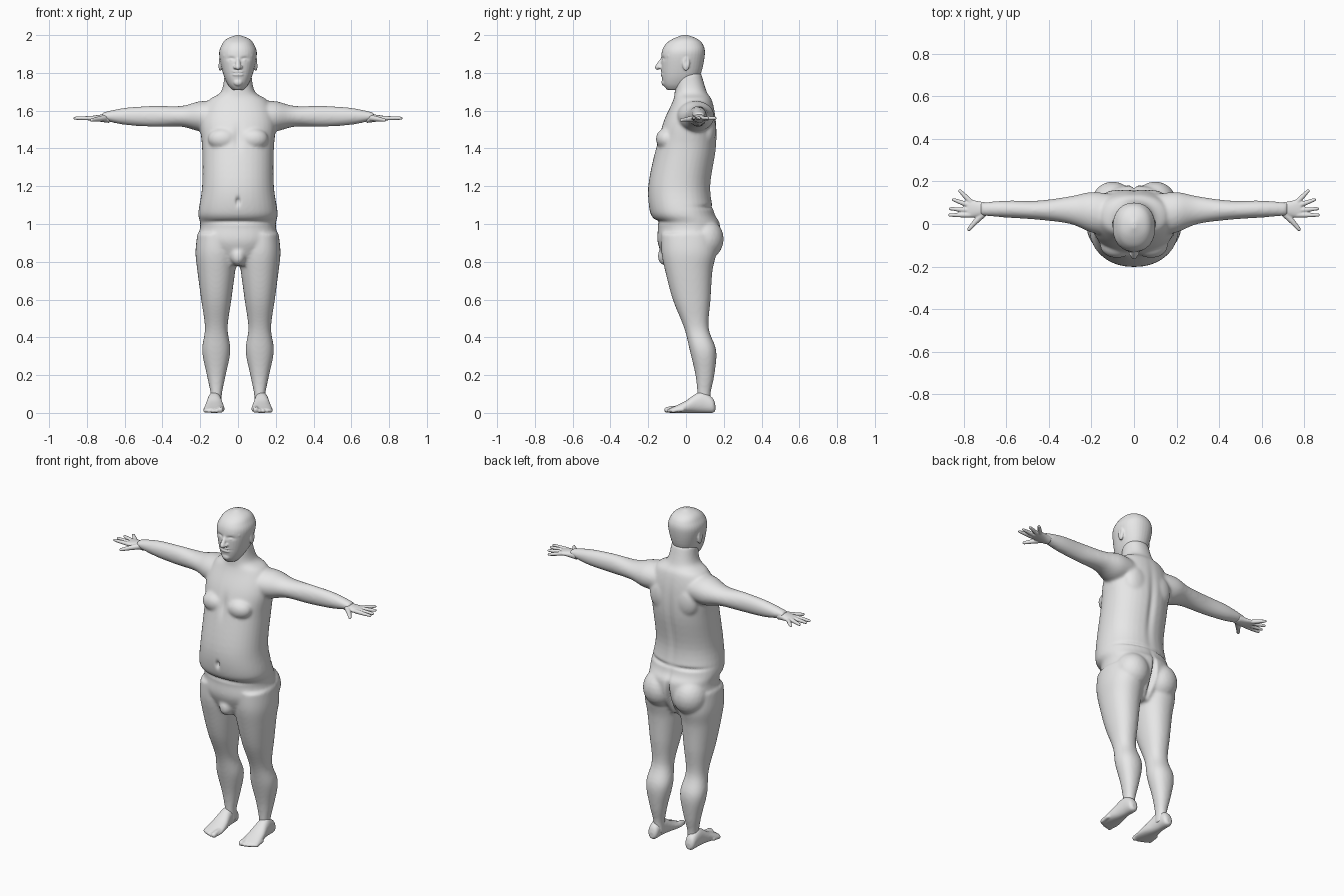
import bpy, bmesh, math
from mathutils import Vector, Matrix

cube = bpy.data.objects.get("Cube")
if cube:
    bpy.data.objects.remove(cube)

GREY = (0.8, 0.8, 0.8, 1)
grey = bpy.data.materials.new("plain grey")
grey.use_nodes = True
grey.diffuse_color = GREY
grey.node_tree.nodes["Principled BSDF"].inputs["Base Color"].default_value = GREY

# Where (along, across, depth) of a loft go in x, y, z
PLACE = {
    "x": lambda along, across, depth: (along, depth, across),
    "y": lambda along, across, depth: (across, along, depth),
    "z": lambda along, across, depth: (across, depth, along),
}


def spline(rows, steps=5):
    """Smooth a list of sections with a Catmull-Rom curve."""
    rows = [Vector(row) for row in rows]
    padded = [rows[0], *rows, rows[-1]]
    smooth = []
    for before, start, end, after in zip(padded, padded[1:], padded[2:], padded[3:]):
        pull, push = (end - before) / 2, (after - start) / 2
        for step in range(steps):
            f = step / steps
            ease = f * f * (3 - 2 * f)
            smooth.append(start.lerp(end, ease) + pull * f * (1 - f) ** 2
                          - push * f * f * (1 - f))
    return smooth + [rows[-1]]


def loft(bm, axis, centre, rows, power=2.2, sides=36):
    """Closed skin over sections (along, half width, depth from, depth to)."""
    def bulge(value):
        return math.copysign(abs(value) ** (2 / power), value)

    rings = []
    for along, half, near, far in spline(rows):
        ring = []
        for k in range(sides):
            angle = math.tau * k / sides
            across = centre + half * bulge(math.cos(angle))
            depth = (near + far) / 2 + (far - near) / 2 * bulge(math.sin(angle))
            ring.append(bm.verts.new(PLACE[axis](along, across, depth)))
        rings.append(ring)
    for one, two in zip(rings, rings[1:]):
        for k in range(sides):
            bm.faces.new((one[k - 1], one[k], two[k], two[k - 1]))
    bm.faces.new(rings[0][::-1])
    bm.faces.new(rings[-1])


def blob(bm, at, size):
    matrix = Matrix.Translation(at) @ Matrix.Diagonal((*size, 1))
    bmesh.ops.create_icosphere(bm, subdivisions=3, radius=1, matrix=matrix)


def limb(bm, points, radii):
    """Rounded tapering chain through the points."""
    for point, radius in zip(points, radii):
        blob(bm, point, (radius, radius, radius))
    for start, end, thick, thin in zip(points, points[1:], radii, radii[1:]):
        start, end = Vector(start), Vector(end)
        turn = (end - start).to_track_quat("Z", "Y").to_matrix().to_4x4()
        bmesh.ops.create_cone(bm, cap_ends=True, segments=16, radius1=thick, radius2=thin,
                              depth=(end - start).length,
                              matrix=Matrix.Translation((start + end) / 2) @ turn)


def finish(name, bm, voxel, smooth, pushes=()):
    """Mirror, fuse and smooth the pieces, then press in the soft details."""
    bmesh.ops.recalc_face_normals(bm, faces=bm.faces)
    mesh = bpy.data.meshes.new(name)
    bm.to_mesh(mesh)
    bm.free()
    ob = bpy.data.objects.new(name, mesh)
    bpy.context.collection.objects.link(ob)
    ob.modifiers.new("mirror", "MIRROR").use_mirror_merge = False
    fuse = ob.modifiers.new("fuse", "REMESH")
    fuse.mode, fuse.voxel_size = "VOXEL", voxel
    soft = ob.modifiers.new("soften", "SMOOTH")
    soft.factor, soft.iterations = 0.5, smooth
    fused = bpy.data.meshes.new_from_object(
        ob.evaluated_get(bpy.context.evaluated_depsgraph_get()))
    ob.modifiers.clear()
    ob.data = fused
    normals = [vert.normal.copy() for vert in fused.vertices]
    for at, size, amount in pushes:
        for vert, normal in zip(fused.vertices, normals):
            place = (abs(vert.co.x), vert.co.y, vert.co.z)
            far = sum(((p - q) / r) ** 2 for p, q, r in zip(place, at, size))
            if far < 6:
                vert.co += normal * amount * math.exp(-far)
    fused.materials.clear()
    fused.materials.append(grey)
    fused.shade_smooth()


# Body: trunk and neck, arm, leg
bm = bmesh.new()
loft(bm, "z", 0, [
    (.78, .1, -.1, .1), (.9, .2, -.15, .17), (1, .2, -.15, .18), (1.06, .21, -.19, .15),
    (1.2, .19, -.2, .13), (1.4, .19, -.16, .16), (1.54, .2, -.12, .16),
    (1.65, .16, -.07, .14), (1.7, .09, -.06, .11), (1.8, .07, -.06, .08)])
loft(bm, "x", 1.57, [
    (.1, .08, -.06, .14), (.2, .08, -.04, .15), (.3, .055, 0, .13),
    (.45, .055, .02, .11), (.6, .045, .03, .11), (.72, .02, .04, .1)], power=2)
loft(bm, "z", .115, [
    (.03, .03, .06, .13), (.1, .03, .06, .13), (.2, .05, .05, .15), (.33, .075, .02, .16),
    (.45, .06, -.01, .12), (.6, .08, -.07, .13), (.75, .1, -.11, .14), (.85, .11, -.13, .16),
    (.95, .1, -.13, .15)])
blob(bm, (.08, -.1, 1.45), (.08, .06, .06))  # chest
blob(bm, (.08, .11, 1.5), (.08, .05, .1))  # shoulder blade
blob(bm, (.1, .1, .92), (.1, .1, .11))  # buttock
blob(bm, (0, -.11, .83), (.04, .04, .05))  # groin
finish("body", bm, .008, 10, [
    ((0, -.2, 1.12), (.01, .05, .02), -.02),  # navel
    ((0, .15, 1.35), (.02, .06, .2), -.01),  # spine groove
    ((0, .18, .9), (.01, .09, .09), -.04),  # seat cleft
    ((0, -.17, 1.01), (.2, .09, .01), -.01),  # fold under belly
    ((.1, .13, 1.09), (.1, .08, .01), -.01),  # fold over hips
    ((0, -.15, 1.46), (.02, .05, .06), -.01),  # breastbone
])

# Head: skull and jaw, nose, brow, eye, lips, ear
bm = bmesh.new()
loft(bm, "z", 0, [
    (1.71, .03, -.1, 0), (1.74, .055, -.12, .04), (1.8, .08, -.13, .08), (1.9, .1, -.13, .1),
    (1.95, .085, -.11, .09), (1.98, .06, -.07, .06), (2, .01, -.02, .01)])
limb(bm, [(0, -.12, 1.88), (0, -.15, 1.83)], [.01, .015])
blob(bm, (.015, -.135, 1.83), (.01, .015, .01))
limb(bm, [(.01, -.12, 1.89), (.045, -.11, 1.9), (.07, -.09, 1.89)], [.01, .01, .01])
blob(bm, (.035, -.11, 1.87), (.015, .01, .01))
for z in (1.79, 1.805):
    blob(bm, (0, -.125, z), (.03, .01, .007))
blob(bm, (0, -.115, 1.75), (.025, .015, .02))
blob(bm, (.095, 0, 1.85), (.01, .02, .04))
finish("head", bm, .0045, 4, [
    ((.035, -.12, 1.875), (.02, .04, .01), -.008),  # eye socket
    ((.035, -.12, 1.87), (.01, .03, .006), .005),  # eyelid
    ((0, -.13, 1.8), (.03, .03, .003), -.006),  # mouth line
    ((.1, 0, 1.86), (.02, .01, .02), -.006),  # ear hollow
])

# Hands: palm, fanned fingers, thumb
bm = bmesh.new()
loft(bm, "x", 1.56, [
    (.68, .025, .045, .1), (.72, .02, .035, .105), (.77, .013, .03, .115), (.785, .01, .035, .11)])
for i in range(4):
    angle, length, y = math.radians(5 * i * i), .095 - .003 * i * i, .042 + .022 * i
    fan = Vector((math.cos(angle), math.sin(angle), 0)) * length
    knuckle = Vector((.77, y, 1.56))
    limb(bm, [knuckle, knuckle + fan / 2, knuckle + fan], [.012, .011, .008])
limb(bm, [(.71, .045, 1.56), (.745, .01, 1.555), (.775, -.025, 1.55)], [.016, .013, .009])
finish("hands", bm, .004, 4)

# Feet: heel to ball, five toes
bm = bmesh.new()
loft(bm, "y", .125, [
    (.155, .015, .01, .045), (.14, .03, 0, .08), (.09, .035, 0, .11), (.05, .04, 0, .1),
    (0, .05, 0, .065), (-.05, .055, 0, .04), (-.085, .05, 0, .025)])
for i in range(5):
    x, y, r = .093 + .02 * i, .002 * i * i - .1, .011 if i else .016
    limb(bm, [(x, y + .05, r + .007), (x, y + .02, r + .004), (x, y, r)], [r, r, r])
finish("feet", bm, .005, 5)
